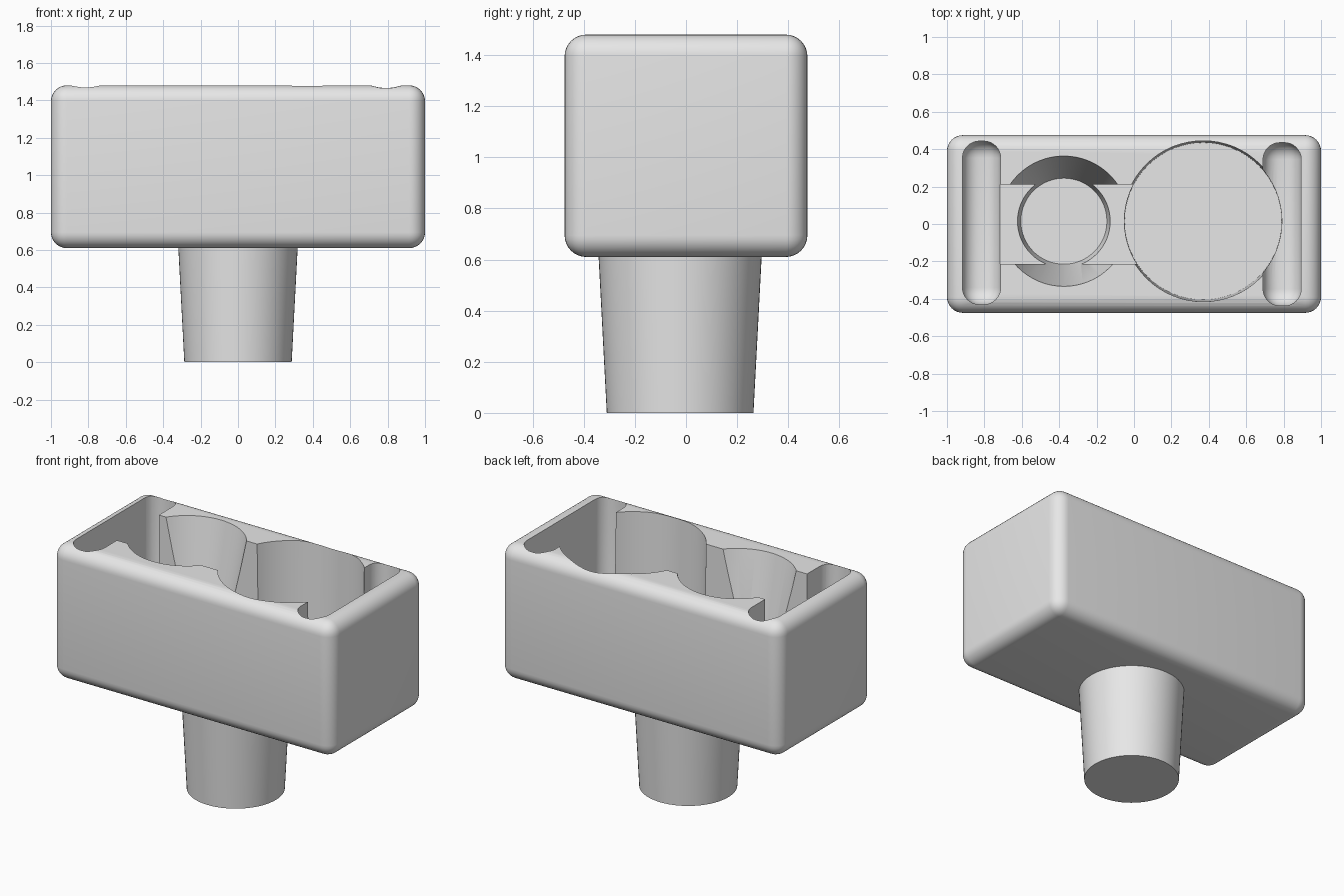
import bpy
import math

if "Cube" in bpy.data.objects:
    bpy.data.objects.remove(bpy.data.objects["Cube"], do_unlink=True)

grey = bpy.data.materials.new("plain_grey")
grey.use_nodes = True
grey.diffuse_color = (0.8, 0.8, 0.8, 1)
grey.node_tree.nodes["Principled BSDF"].inputs["Base Color"].default_value = (0.8, 0.8, 0.8, 1)


def activate(obj):
    bpy.ops.object.select_all(action="DESELECT")
    obj.select_set(True)
    bpy.context.view_layer.objects.active = obj


def block(name, low, high, radius=0.0):
    """Box between two corners, with optional rounded edges."""
    centre = [(a + b) / 2 for a, b in zip(low, high)]
    bpy.ops.mesh.primitive_cube_add(size=1, location=centre)
    obj = bpy.context.object
    obj.name = name
    obj.scale = [b - a for a, b in zip(low, high)]
    bpy.ops.object.transform_apply(location=False, rotation=False, scale=True)
    obj.data.materials.append(grey)
    if radius:
        mod = obj.modifiers.new("round", "BEVEL")
        mod.width = radius
        mod.segments = 8
        bpy.ops.object.modifier_apply(modifier=mod.name)
    return obj


def taper(name, x, y, z_low, z_high, r_low, r_high):
    """Upright tapered cylinder."""
    bpy.ops.mesh.primitive_cone_add(vertices=64, radius1=r_low, radius2=r_high,
                                    depth=z_high - z_low,
                                    location=(x, y, (z_low + z_high) / 2))
    obj = bpy.context.object
    obj.name = name
    obj.data.materials.append(grey)
    return obj


def cut(target, cutter):
    cutter.hide_render = True
    activate(target)
    mod = target.modifiers.new("cut", "BOOLEAN")
    mod.operation = "DIFFERENCE"
    mod.solver = "EXACT"
    mod.object = cutter
    bpy.ops.object.modifier_apply(modifier=mod.name)
    bpy.data.objects.remove(cutter, do_unlink=True)


def smooth(obj):
    activate(obj)
    bpy.ops.object.shade_smooth_by_angle(angle=math.radians(30))


# Rounded tray body
body = block("tray_body", (-1, -0.475, 0.61), (1, 0.475, 1.48), 0.085)

# Large straight cup and small tapered cup
cut(body, taper("large_cup", 0.37, 0.015, 0.80, 1.60, 0.42, 0.432))
cut(body, taper("small_cup", -0.375, 0.015, 0.82, 1.60, 0.23, 0.37))

# Channel joining the cups to the end slot
cut(body, block("channel", (-0.75, -0.215, 0.92), (0.1, 0.212, 1.70)))

# Rounded slots at both ends
cut(body, block("right_slot", (-0.917, -0.43, 0.85), (-0.713, 0.443, 1.80), 0.09))
cut(body, block("left_slot", (0.69, -0.437, 0.85), (0.894, 0.435, 1.80), 0.09))
smooth(body)

# Tapered stem under the tray
stem = taper("stem", 0, -0.023, 0, 0.63, 0.287, 0.32)
smooth(stem)
